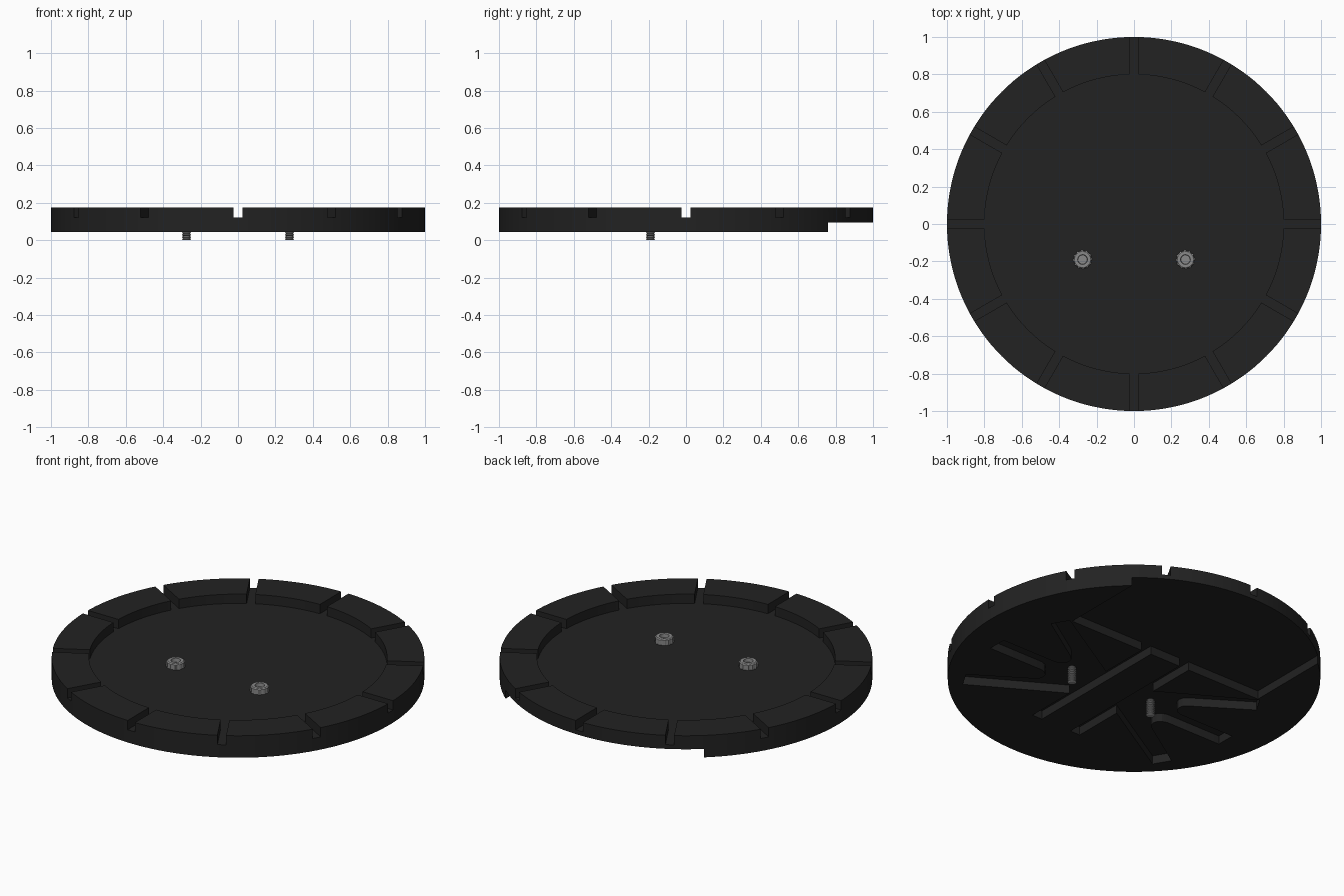
import bpy, bmesh, math
from mathutils import Matrix

if "Cube" in bpy.data.objects:
    bpy.data.objects.remove(bpy.data.objects["Cube"])

def material(name, rgb):
    m = bpy.data.materials.new(name)
    m.diffuse_color = (*rgb, 1)
    m.use_nodes = True
    m.node_tree.nodes["Principled BSDF"].inputs["Base Color"].default_value = m.diffuse_color
    return m

BLACK = material("matte_black", (0.016, 0.016, 0.016))
STEEL = material("steel_grey", (0.25, 0.25, 0.25))

def finish(name, bm, mat=None):
    bmesh.ops.recalc_face_normals(bm, faces=bm.faces)
    me = bpy.data.meshes.new(name)
    bm.to_mesh(me)
    bm.free()
    ob = bpy.data.objects.new(name, me)
    bpy.context.collection.objects.link(ob)
    if mat:
        me.materials.append(mat)
    return ob

def prism(bm, pts, z0, z1):
    lo = [bm.verts.new((x, y, z0)) for x, y in pts]
    hi = [bm.verts.new((x, y, z1)) for x, y in pts]
    bm.faces.new(lo)
    bm.faces.new(hi)
    n = len(pts)
    for i in range(n):
        j = (i + 1) % n
        bm.faces.new((lo[i], lo[j], hi[j], hi[i]))
    return lo + hi

def circle(r, n):
    return [(r * math.cos(2 * math.pi * i / n), r * math.sin(2 * math.pi * i / n)) for i in range(n)]

def activate(ob):
    bpy.ops.object.select_all(action='DESELECT')
    ob.select_set(True)
    bpy.context.view_layer.objects.active = ob

def cut(ob, bm):
    cutter = finish("cutter", bm)
    cutter.hide_render = True
    mod = ob.modifiers.new("cut", 'BOOLEAN')
    mod.operation, mod.solver, mod.object = 'DIFFERENCE', 'EXACT', cutter
    activate(ob)
    bpy.ops.object.modifier_apply(modifier=mod.name)
    bpy.data.objects.remove(cutter)

BOTTOM, FLOOR, TOP, CEILING = 0.045, 0.12, 0.175, 0.095

# Round base plate
bm = bmesh.new()
prism(bm, circle(1, 144), BOTTOM, TOP)
plate = finish("base_plate", bm, BLACK)

# Shallow dish in the top
bm = bmesh.new()
prism(bm, circle(0.8, 144), FLOOR, 0.3)
cut(plate, bm)

# Twelve radial slots through the rim
bm = bmesh.new()
for i in range(12):
    vs = prism(bm, [(0.75, -0.0235), (1.1, -0.0235), (1.1, 0.0235), (0.75, 0.0235)], FLOOR, 0.3)
    bmesh.ops.rotate(bm, verts=vs, matrix=Matrix.Rotation(math.radians(30 * i), 3, 'Z'))
cut(plate, bm)

# Wide recess under the back edge
bm = bmesh.new()
prism(bm, [(-0.65, 0.26), (0.65, 0.26), (0.65, 1.1), (-0.65, 1.1)], -0.1, CEILING)
cut(plate, bm)

# Underside channels: one straight run and three arms around each screw
MID = -0.19
half = [(0.80, 0.055), (0.44, 0.055), (0.41, 0.065), (0.39, 0.085), (0.384, 0.108),
        (0.39, 0.132), (0.415, 0.156), (0.72, 0.355), (0.665, 0.447), (0.165, 0.152)]
outline = [(x, MID + d) for x, d in half] + [(0.165, 0.30), (0.10, 0.30), (0.10, -0.65), (0.165, -0.65)]
outline += [(x, MID - d) for x, d in reversed(half)]
for side in (1, -1):
    bm = bmesh.new()
    prism(bm, [(side * x, y) for x, y in outline], -0.1, CEILING)
    cut(plate, bm)

activate(plate)
bpy.ops.object.shade_smooth_by_angle(angle=math.radians(25))

def lathe(bm, rings):
    """rings: list of (list of xy points, z), joined bottom to top and capped."""
    loops = [[bm.verts.new((x, y, z)) for x, y in pts] for pts, z in rings]
    n = len(loops[0])
    for a, b in zip(loops, loops[1:]):
        for i in range(n):
            j = (i + 1) % n
            bm.faces.new((a[i], a[j], b[j], b[i]))
    bm.faces.new(loops[0])
    bm.faces.new(loops[-1])

# Screws: knurled cap head with round socket, threaded shank
N = 48
def knurl(r):
    return [(x * k, y * k) for i, (x, y) in enumerate(circle(r, N))
            for k in [1.0 if i % 4 < 2 else 0.93]]

for side, label in ((-1, "left"), (1, "right")):
    bm = bmesh.new()
    lathe(bm, [(knurl(0.051), FLOOR), (knurl(0.051), 0.150), (circle(0.043, N), 0.155),
               (circle(0.026, N), 0.155), (circle(0.024, N), 0.135)])
    thread = [(circle(0.018, N), 0.0)]
    for k in range(10):
        z = 0.002 + k * 0.0115
        thread += [(circle(0.024, N), z + 0.002), (circle(0.024, N), z + 0.005),
                   (circle(0.019, N), z + 0.0075), (circle(0.019, N), z + 0.010)]
    lathe(bm, thread)
    screw = finish("screw_" + label, bm, STEEL)
    screw.location = (side * 0.275, MID, 0)
    activate(screw)
    bpy.ops.object.shade_smooth_by_angle(angle=math.radians(25))
